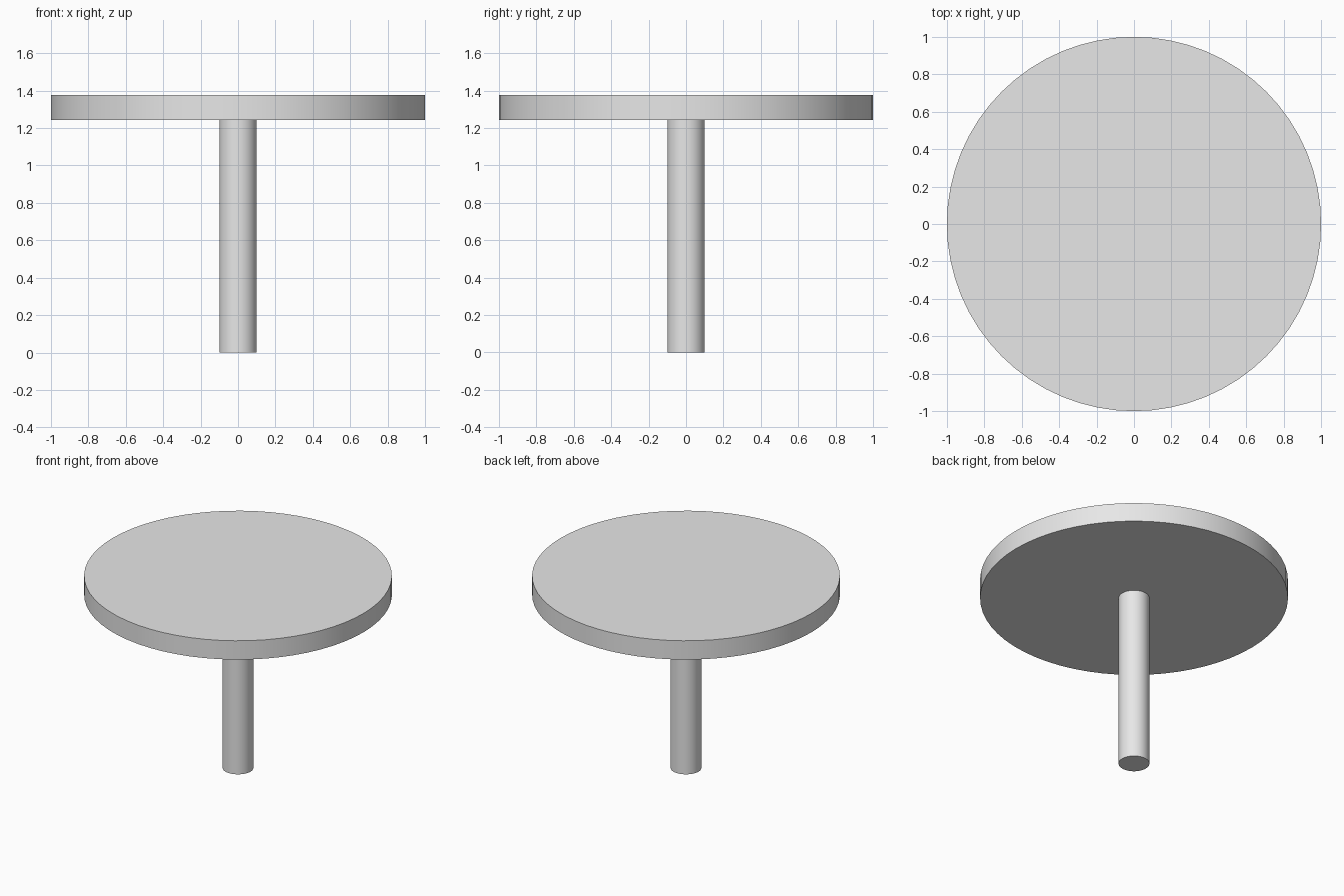
import bpy
import math

cube = bpy.data.objects.get("Cube")
if cube:
    bpy.data.objects.remove(cube, do_unlink=True)

# Single plain grey
grey = bpy.data.materials.new("light_grey")
grey.use_nodes = True
colour = (0.8, 0.8, 0.8, 1.0)
grey.diffuse_color = colour
grey.node_tree.nodes["Principled BSDF"].inputs["Base Color"].default_value = colour


def cylinder(name, radius, bottom, top, sides):
    bpy.ops.mesh.primitive_cylinder_add(
        vertices=sides, radius=radius, depth=top - bottom,
        location=(0, 0, (top + bottom) / 2))
    obj = bpy.context.object
    obj.name = name
    obj.data.materials.append(grey)
    bpy.ops.object.shade_smooth_by_angle(angle=math.radians(30))
    return obj


TOP_UNDERSIDE = 1.242
TOP_SURFACE = 1.377

# Round table top and its central post
cylinder("table_top", 1.0, TOP_UNDERSIDE, TOP_SURFACE, 64)
cylinder("central_post", 0.1, 0.0, TOP_UNDERSIDE, 64)
